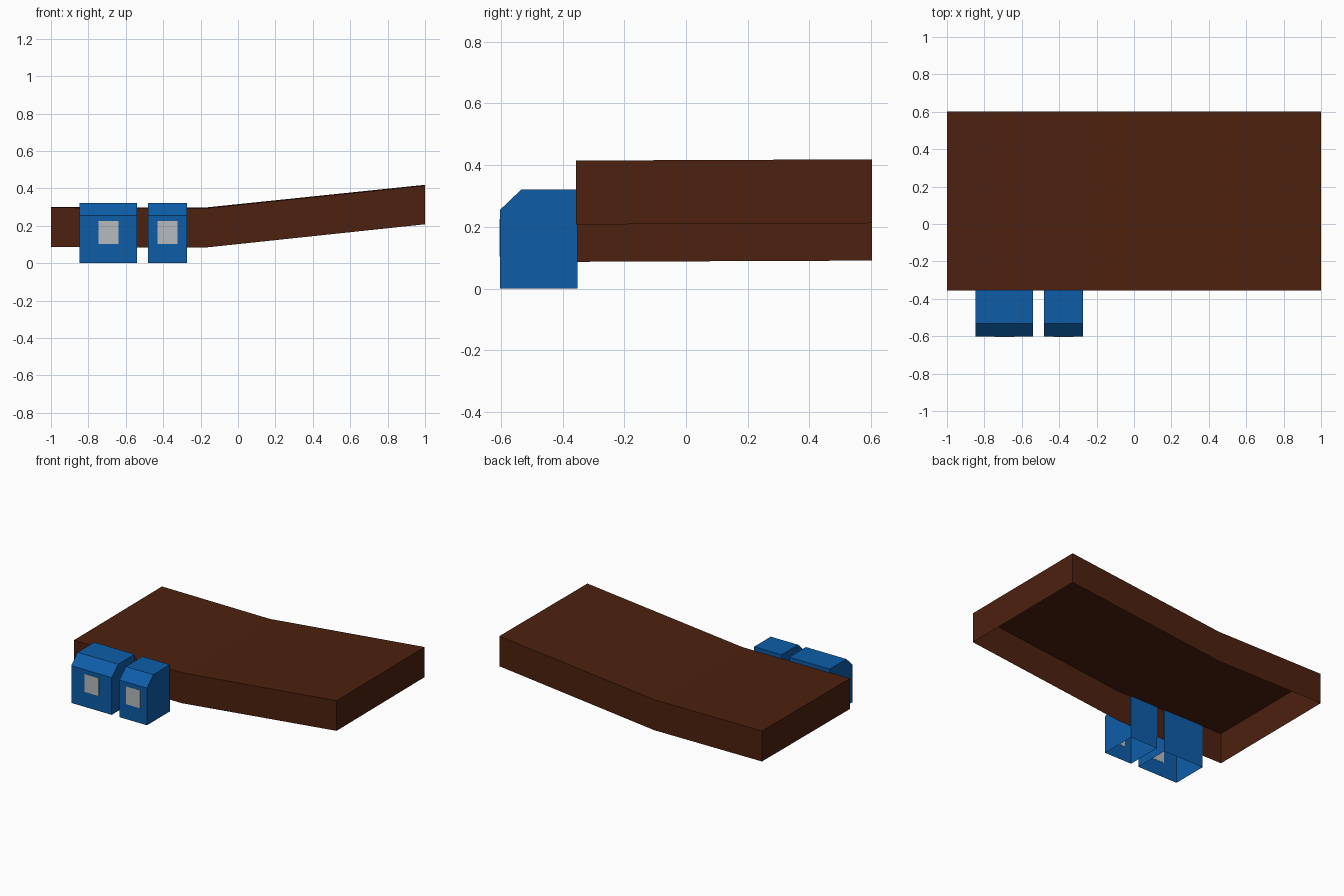
import bpy, bmesh
from mathutils import Vector

if "Cube" in bpy.data.objects:
    bpy.data.objects.remove(bpy.data.objects["Cube"])


def material(name, rgb):
    m = bpy.data.materials.new(name)
    m.diffuse_color = (*rgb, 1.0)
    m.use_nodes = True
    m.node_tree.nodes["Principled BSDF"].inputs["Base Color"].default_value = m.diffuse_color
    return m


BROWN = material("dark brown", (0.073, 0.015, 0.0045))
BLUE = material("blue", (0.004, 0.11, 0.39))
GREY = material("window grey", (0.47, 0.50, 0.52))


def open_prism(name, profile, depth, mat):
    """Extrude a closed 3D profile along depth and leave the underside open."""
    bm = bmesh.new()
    face = bm.faces.new([bm.verts.new(p) for p in profile])
    ext = bmesh.ops.extrude_face_region(bm, geom=[face], use_keep_orig=True)
    new = [g for g in ext["geom"] if isinstance(g, bmesh.types.BMVert)]
    bmesh.ops.translate(bm, verts=new, vec=Vector(depth))
    bmesh.ops.recalc_face_normals(bm, faces=bm.faces)
    bm.normal_update()
    under = [f for f in bm.faces if f.normal.z < -0.5]
    bmesh.ops.delete(bm, geom=under, context='FACES')
    me = bpy.data.meshes.new(name)
    bm.to_mesh(me)
    bm.free()
    me.materials.append(mat)
    ob = bpy.data.objects.new(name, me)
    bpy.context.collection.objects.link(ob)
    return ob


# Bent deck: flat at the left, ramping up to the right, hollow below
Y0, Y1 = -0.356, 0.602
top = [(-1.0, 0.297), (-0.18, 0.293), (1.0, 0.415)]
bottom = [(1.0, 0.208), (-0.18, 0.083), (-1.0, 0.087)]
open_prism("bent_deck", [(x, Y0, z) for x, z in top + bottom],
           (0, Y1 - Y0, 0.004), BROWN)

# Two booths with a chamfered front edge, each with a window plate
FRONT, BACK = -0.602, -0.352
side = [(FRONT, 0.0), (FRONT, 0.256), (-0.533, 0.322), (BACK, 0.322), (BACK, 0.0)]
booths = (("wide", -0.848, -0.540, -0.692), ("narrow", -0.481, -0.272, -0.376))
for label, x0, x1, wx in booths:
    open_prism(label + "_booth", [(x0, y, z) for y, z in side],
               (x1 - x0, 0, 0), BLUE)

    bpy.ops.mesh.primitive_cube_add(size=1, location=(wx, FRONT, 0.165))
    win = bpy.context.object
    win.name = label + "_booth_window"
    win.scale = (0.107, 0.003, 0.123)
    win.data.materials.append(GREY)
